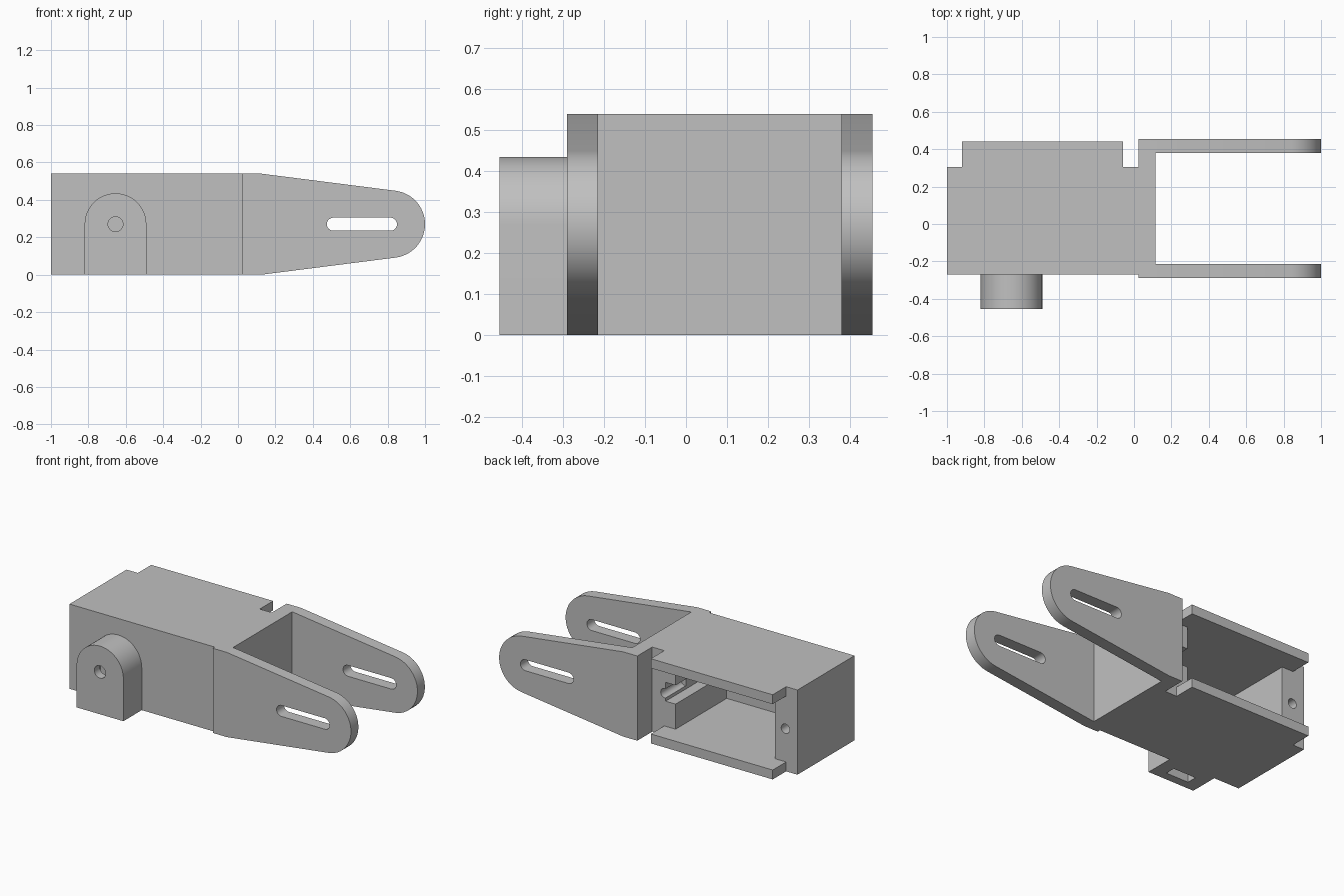
import bpy, bmesh, math
from mathutils import Vector

cube = bpy.data.objects.get("Cube")
if cube:
    bpy.data.objects.remove(cube, do_unlink=True)

grey = bpy.data.materials.new("plain grey")
grey.use_nodes = True
colour = (0.53, 0.53, 0.53, 1)
grey.diffuse_color = colour
grey.node_tree.nodes["Principled BSDF"].inputs["Base Color"].default_value = colour

H = 0.54          # overall height
MID = H / 2
WALL = 0.06       # sheet thickness of the housing


def arc(cx, cz, r, start, end, n=24):
    """Points on an arc, angles in degrees."""
    angles = [math.radians(start + (end - start) * i / n) for i in range(n + 1)]
    return [(cx + r * math.cos(a), cz + r * math.sin(a)) for a in angles]


def prism(name, outline, low, high, axis="y"):
    """Extrude an outline: in XZ along y, or in XY along z."""
    bm = bmesh.new()
    place = (lambda p: (p[0], low, p[1])) if axis == "y" else (lambda p: (p[0], p[1], low))
    face = bm.faces.new([bm.verts.new(place(p)) for p in outline])
    grown = bmesh.ops.extrude_face_region(bm, geom=[face])
    step = Vector((0, high - low, 0) if axis == "y" else (0, 0, high - low))
    moved = [g for g in grown["geom"] if isinstance(g, bmesh.types.BMVert)]
    bmesh.ops.translate(bm, verts=moved, vec=step)
    bmesh.ops.recalc_face_normals(bm, faces=bm.faces)
    mesh = bpy.data.meshes.new(name)
    bm.to_mesh(mesh)
    bm.free()
    mesh.materials.append(grey)
    obj = bpy.data.objects.new(name, mesh)
    bpy.context.collection.objects.link(obj)
    return obj


def box(name, x, y, z):
    outline = [(x[0], y[0]), (x[1], y[0]), (x[1], y[1]), (x[0], y[1])]
    return prism(name, outline, z[0], z[1], "z")


def select(obj):
    bpy.ops.object.select_all(action="DESELECT")
    bpy.context.view_layer.objects.active = obj
    obj.select_set(True)


def combine(target, others, operation):
    """Apply a boolean with each helper, then remove the helper."""
    select(target)
    for other in others:
        other.hide_render = True
        mod = target.modifiers.new("boolean", "BOOLEAN")
        mod.operation, mod.solver, mod.object = operation, "EXACT", other
        bpy.ops.object.modifier_apply(modifier=mod.name)
        bpy.data.objects.remove(other, do_unlink=True)


# Housing, with tabs along its open back
housing = prism("servo_housing", [
    (-1, -0.27), (0.115, -0.27), (0.115, 0.305), (-0.06, 0.305),
    (-0.06, 0.44), (-0.92, 0.44), (-0.92, 0.305), (-1, 0.305)], 0, H, "z")

# Fork arms and the wall that joins them
arm_outline = ([(0.025, 0), (0.125, 0)] + arc(0.82, MID, 0.18, -83, 83)
               + [(0.125, H), (0.025, H)])
slot_outline = arc(0.51, MID, 0.035, 90, 270, 12) + arc(0.815, MID, 0.035, -90, 90, 12)
arms = []
for name, low, high in (("front_arm", -0.29, -0.215), ("back_arm", 0.38, 0.455)):
    arm = prism(name, arm_outline, low, high)
    combine(arm, [prism("slot", slot_outline, low - 0.05, high + 0.05)], "DIFFERENCE")
    arms.append(arm)
cross_wall = box("cross_wall", (0.025, 0.115), (-0.25, 0.42), (0, H))

# Pivot boss on the front
boss_x = -0.655
boss = prism("pivot_boss", [(boss_x - 0.165, 0), (boss_x + 0.165, 0)]
             + arc(boss_x, MID, 0.165, 0, 180), -0.455, -0.25)
combine(housing, [cross_wall, boss] + arms, "UNION")

# Servo cavity, tab gap, cable recess, screw holes, pivot hole and nut pocket
inner = (WALL, H - WALL)
cutters = [
    box("cavity", (-0.84, -0.14), (-0.21, 0.6), inner),
    box("tab_gap", (-0.95, -0.03), (0.305, 0.37), inner),
    box("tab_gap_outer", (-0.95, -0.03), (0.36, 0.6), inner),
    box("cable_recess", (-0.2, -0.07), (-0.21, 0.32), (0.22, 0.34)),
    prism("pivot_hole", arc(boss_x, MID, 0.04, 0, 345, 23), -0.6, -0.29),
    box("nut_pocket", (-0.735, -0.575), (-0.4, -0.335), (-0.1, 0.35)),
]
cutters += [prism("screw_hole", arc(x, MID, 0.03, 0, 345, 23), 0.1, 0.37)
            for x in (-0.915, -0.065)]
# Keep the gap between the tabs clear of the back fork arm
for cutter in cutters[1:3]:
    for v in cutter.data.vertices:
        v.co.x = max(-0.93, min(v.co.x, 0.02))
combine(housing, cutters, "DIFFERENCE")

select(housing)
bpy.ops.object.shade_smooth_by_angle(angle=math.radians(30))
